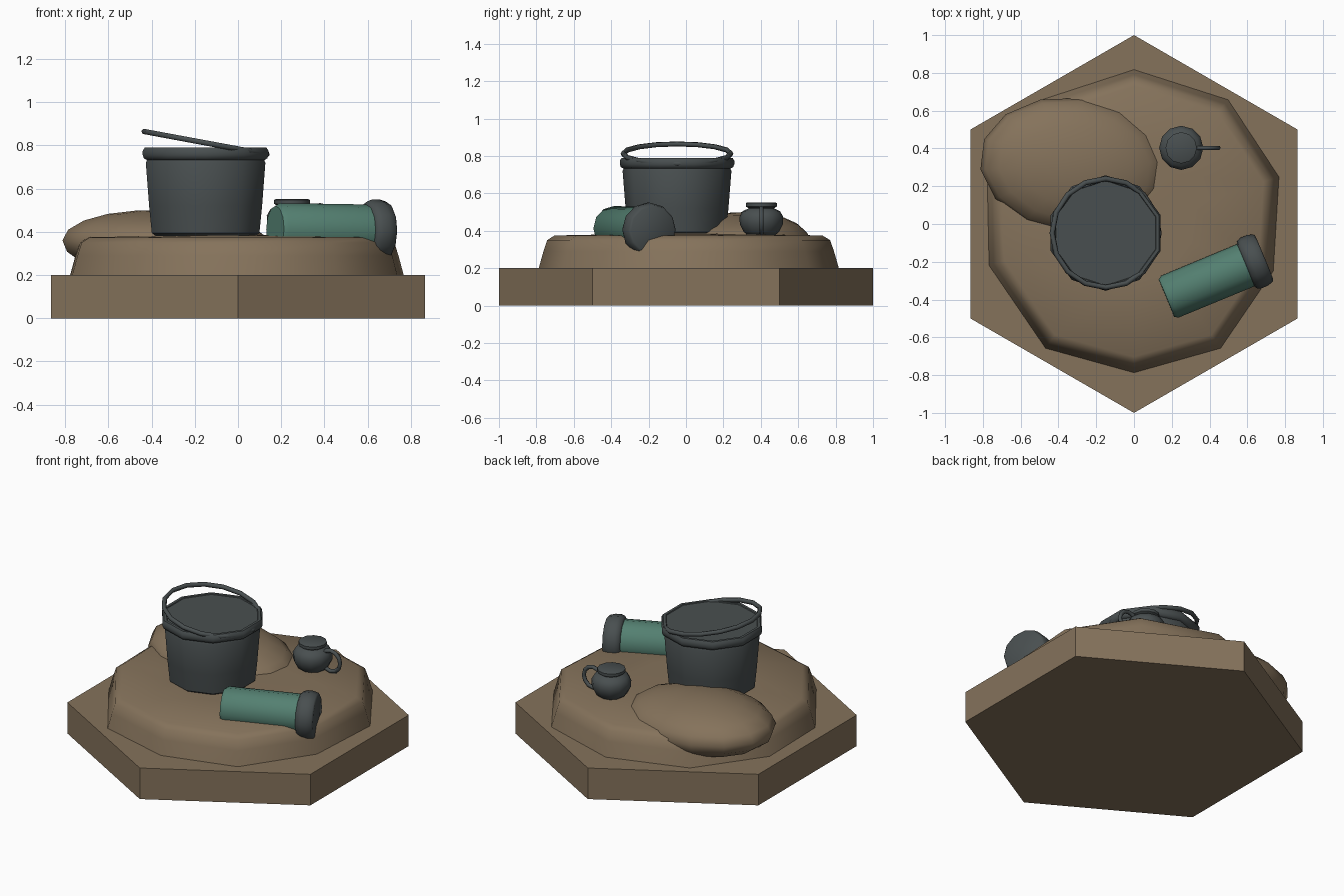
import bpy, bmesh
from math import sin, cos, pi, radians
from mathutils import Matrix, Vector

cube = bpy.data.objects.get("Cube")
if cube:
    bpy.data.objects.remove(cube, do_unlink=True)


def material(name, rgb):
    m = bpy.data.materials.new(name)
    m.use_nodes = True
    m.diffuse_color = (*rgb, 1)
    bsdf = next(n for n in m.node_tree.nodes if n.type == 'BSDF_PRINCIPLED')
    bsdf.inputs["Base Color"].default_value = (*rgb, 1)
    return m


EARTH = material("earth brown", (0.235, 0.17, 0.105))
IRON = material("dark iron", (0.066, 0.078, 0.08))
GREEN = material("bottle green", (0.088, 0.215, 0.165))


def finish(bm, name, mat, matrix=Matrix(), smooth=42):
    bmesh.ops.recalc_face_normals(bm, faces=bm.faces)
    mesh = bpy.data.meshes.new(name)
    bm.to_mesh(mesh)
    bm.free()
    mesh.transform(matrix)
    mesh.materials.append(mat)
    ob = bpy.data.objects.new(name, mesh)
    bpy.context.collection.objects.link(ob)
    if smooth:
        bpy.ops.object.select_all(action='DESELECT')
        ob.select_set(True)
        bpy.context.view_layer.objects.active = ob
        bpy.ops.object.shade_smooth_by_angle(angle=radians(smooth))
    return ob


def skin(rings):
    """Bridge equal-sized rings of points and close both ends."""
    bm = bmesh.new()
    loops = [[bm.verts.new(p) for p in ring] for ring in rings]
    n = len(loops[0])
    for a, b in zip(loops, loops[1:]):
        for i in range(n):
            j = (i + 1) % n
            bm.faces.new((a[i], a[j], b[j], b[i]))
    bm.faces.new(loops[0])
    bm.faces.new(loops[-1])
    return bm


def lathe(name, profile, sides, mat, matrix=Matrix(), smooth=42):
    rings = [[(r * cos(pi / 2 + 2 * pi * i / sides),
               r * sin(pi / 2 + 2 * pi * i / sides), z)
              for i in range(sides)] for r, z in profile]
    return finish(skin(rings), name, mat, matrix, smooth)


def ring(name, radius, thick, mat, matrix, major=16, minor=6):
    bm = bmesh.new()
    loops = []
    for i in range(major):
        a = 2 * pi * i / major
        loops.append([bm.verts.new(((radius + thick * cos(t)) * cos(a),
                                    (radius + thick * cos(t)) * sin(a),
                                    thick * sin(t)))
                      for t in (2 * pi * k / minor for k in range(minor))])
    for i in range(major):
        a, b = loops[i], loops[(i + 1) % major]
        for k in range(minor):
            l = (k + 1) % minor
            bm.faces.new((a[k], b[k], b[l], a[l]))
    return finish(bm, name, mat, matrix, 65)


# Hexagonal ground tile
lathe("ground_tile", [(1, 0), (1, 0.2)], 6, EARTH, smooth=0)

# Low mound with an uneven ten-sided outline and a rounded shoulder
outline = [(0, .82), (-.49, .66), (-.78, .26), (-.77, -.22), (-.47, -.66),
           (0, -.79), (.46, -.66), (.74, -.25), (.77, .25), (.5, .66)]
steps = [(1, .19), (.965, .29), (.94, .35), (.89, .375), (.4, .383), (.05, .386)]
finish(skin([[(x * s, y * s, z) for x, y in outline] for s, z in steps]),
       "mound", EARTH)

# Smooth boulder half sunk into the mound
bm = bmesh.new()
bmesh.ops.create_uvsphere(bm, u_segments=14, v_segments=10, radius=1)
finish(bm, "boulder", EARTH,
       Matrix.Translation((-.32, .31, .335))
       @ Matrix.Rotation(radians(-7), 4, 'Z')
       @ Matrix.Rotation(radians(3), 4, 'Y')
       @ Matrix.Diagonal((.5, .36, .165, 1)), 60)

# Cooking pot with a thick rim, flat lid and tilted carrying ring
pot = Matrix.Translation((-.15, -.048, 0))
lathe("pot_body", [(.235, .375), (.262, .395), (.275, .52), (.291, .72), (.28, .745)],
      10, IRON, pot)
lathe("pot_rim", [(.285, .732), (.3, .74), (.306, .755), (.306, .775),
                  (.297, .79), (.28, .79), (.277, .785)], 10, IRON, pot)
ring("pot_handle", .288, .014, IRON,
     Matrix.Translation((-.15, -.048, .812)) @ Matrix.Rotation(radians(10.5), 4, 'Y'))

# Round kettle with a collar and a side loop
mug = Matrix.Translation((.25, .403, 0))
lathe("kettle_body", [(.075, .378), (.095, .395), (.115, .435), (.117, .475),
                      (.1, .505), (.068, .52), (.068, .53)], 12, IRON, mug)
lathe("kettle_lid", [(.07, .522), (.083, .53), (.083, .548), (.075, .552)],
      12, IRON, mug)
ring("kettle_handle", .066, .013, IRON,
     Matrix.Translation((.38, .403, .455)) @ Matrix.Rotation(pi / 2, 4, 'X'), 12)

# Bottle lying on its side, cap overhanging the mound edge
axis = Vector((cos(radians(22.5)), sin(radians(22.5)), -.015))
lying = Matrix.Translation((.172, -.392, .413)) @ axis.to_track_quat('Z', 'Y').to_matrix().to_4x4()
lathe("bottle_body", [(.108, 0), (.12, .02), (.121, .48)], 12, GREEN, lying)
lathe("bottle_cap", [(.118, .452), (.136, .462), (.145, .485), (.145, .52),
                     (.136, .552), (.125, .56)], 12, IRON, lying)
